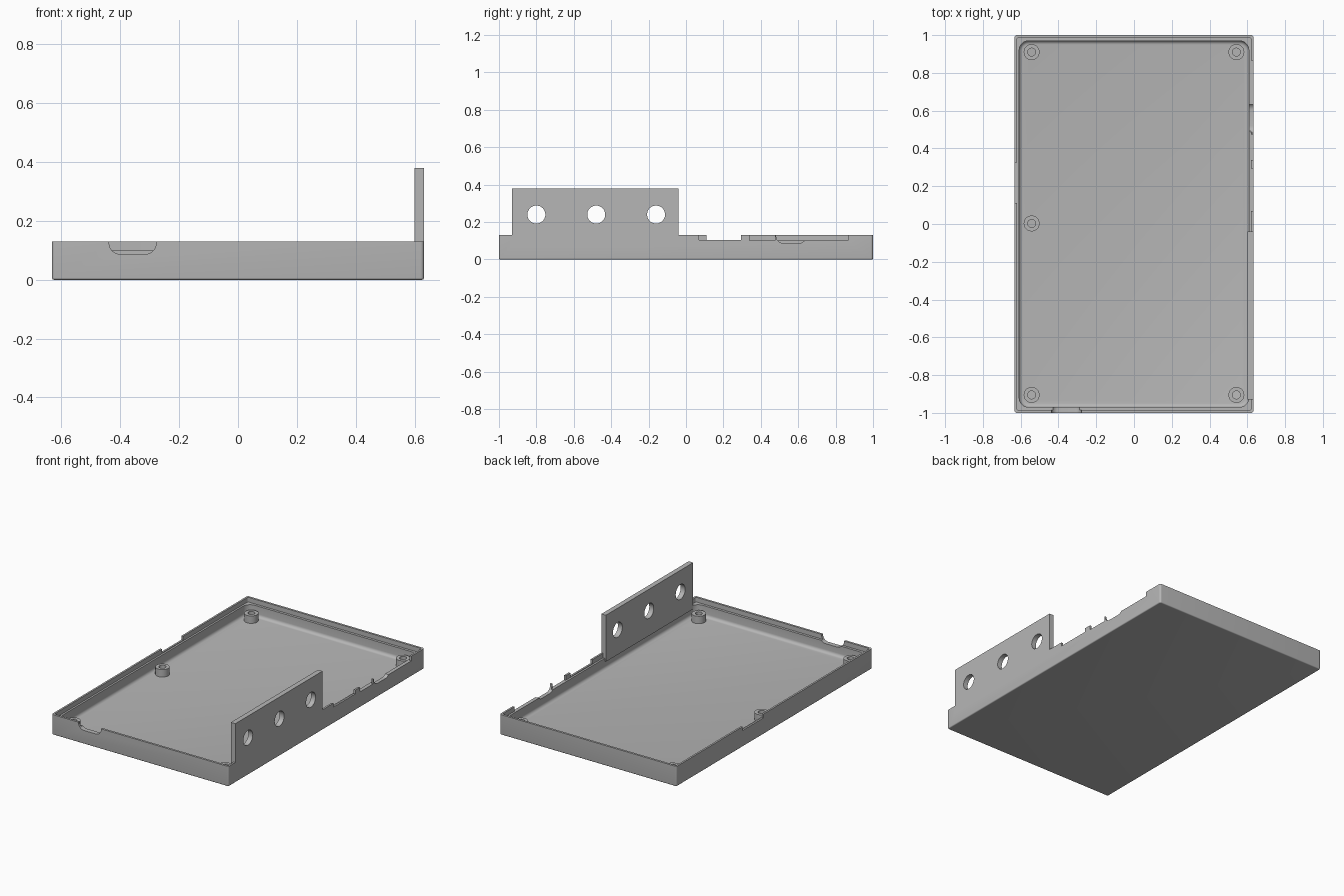
import bpy, bmesh, math
from mathutils import Matrix

cube = bpy.data.objects.get("Cube")
if cube:
    bpy.data.objects.remove(cube, do_unlink=True)

HALF_X, HALF_Y, RIM = 0.632, 1.0, 0.13
FLOOR, LEDGE = 0.03, 0.10

grey = bpy.data.materials.new("mid grey")
grey.use_nodes = True
colour = (0.47, 0.47, 0.47, 1)
grey.diffuse_color = colour
grey.node_tree.nodes["Principled BSDF"].inputs["Base Color"].default_value = colour


def finish(bm, name):
    bmesh.ops.recalc_face_normals(bm, faces=bm.faces)
    mesh = bpy.data.meshes.new(name)
    bm.to_mesh(mesh)
    bm.free()
    mesh.materials.append(grey)
    obj = bpy.data.objects.new(name, mesh)
    bpy.context.collection.objects.link(obj)
    return obj


def block(name, x0, x1, y0, y1, z0, z1, corner=0, bottom=0):
    """Box with optional rounded upright corners and rounded bottom edge."""
    bm = bmesh.new()
    bmesh.ops.create_cube(bm, size=1)
    for v in bm.verts:
        v.co.x = x1 if v.co.x > 0 else x0
        v.co.y = y1 if v.co.y > 0 else y0
        v.co.z = z1 if v.co.z > 0 else z0
    if corner:
        edges = [e for e in bm.edges if abs(e.verts[0].co.z - e.verts[1].co.z) > 0.001]
        bmesh.ops.bevel(bm, geom=edges, offset=corner, segments=6, profile=0.5, affect='EDGES')
    if bottom:
        edges = [e for e in bm.edges if all(abs(v.co.z - z0) < 1e-5 for v in e.verts)]
        bmesh.ops.bevel(bm, geom=edges, offset=bottom, segments=5, profile=0.5, affect='EDGES')
    return finish(bm, name)


def tray_block(name, inset_x, inset_y, z0, z1, corner, bottom=0):
    x, y = HALF_X - inset_x, HALF_Y - inset_y
    return block(name, -x, x, -y, y, z0, z1, corner, bottom)


def rounded_notch(name, centre, turn):
    """Upright cutter with a round-cornered bottom, pushed through a wall."""
    half, low, r = 0.08, 0.087, 0.038
    pts = [(-half, 0.2)]
    for side, start in ((-1, 180), (1, 270)):
        for i in range(9):
            a = math.radians(start + i * 90 / 8)
            pts.append((side * (half - r) + r * math.cos(a), low + r + r * math.sin(a)))
    pts.append((half, 0.2))
    bm = bmesh.new()
    face = bm.faces.new([bm.verts.new((u, -0.06, w)) for u, w in pts])
    new = bmesh.ops.extrude_face_region(bm, geom=[face])["geom"]
    bmesh.ops.translate(bm, vec=(0, 0.12, 0),
                        verts=[g for g in new if isinstance(g, bmesh.types.BMVert)])
    bm.transform(Matrix.Translation(centre) @ Matrix.Rotation(turn, 4, 'Z'))
    return finish(bm, name)


def combine(obj, other, operation):
    other.hide_render = True
    mod = obj.modifiers.new("combine", 'BOOLEAN')
    mod.operation, mod.solver, mod.object = operation, 'EXACT', other
    bpy.ops.object.select_all(action='DESELECT')
    bpy.context.view_layer.objects.active = obj
    obj.select_set(True)
    bpy.ops.object.modifier_apply(modifier=mod.name)
    bpy.data.objects.remove(other, do_unlink=True)


def smooth(obj):
    bpy.ops.object.select_all(action='DESELECT')
    bpy.context.view_layer.objects.active = obj
    obj.select_set(True)
    bpy.ops.object.shade_smooth_by_angle(angle=math.radians(30))


# Shallow tray with a stepped rim
tray = tray_block("tray", 0, 0, 0, RIM, 0.012, 0.007)
combine(tray, tray_block("cavity", 0.024, 0.03, FLOOR, 0.3, 0.05, 0.02), 'DIFFERENCE')
combine(tray, tray_block("rim_step", 0.012, 0.014, LEDGE, 0.3, 0.01), 'DIFFERENCE')

# Square notches in the side walls: side, from y, to y, bottom z
for side, y0, y1, z in ((1, 0.07, 0.295, 0.105), (1, 0.34, 0.475, 0.1),
                        (1, 0.6, 0.865, 0.1), (-1, 0.11, 0.325, 0.105)):
    x = side * HALF_X
    combine(tray, block("notch", x - 0.06, x + 0.06, y0, y1, z, 0.2), 'DIFFERENCE')

# Round-cornered notches in the front and left walls
combine(tray, rounded_notch("front_notch", (-0.358, -HALF_Y, 0), 0), 'DIFFERENCE')
combine(tray, rounded_notch("side_notch", (HALF_X, 0.562, 0), math.pi / 2), 'DIFFERENCE')

# Tall plate with three round holes
plate = block("plate", 0.6, HALF_X, -0.93, -0.04, 0.08, 0.38)
for y in (-0.8, -0.48, -0.16):
    bm = bmesh.new()
    bmesh.ops.create_cone(bm, cap_ends=True, segments=48, radius1=0.048, radius2=0.048, depth=0.2)
    bm.transform(Matrix.Translation((HALF_X, y, 0.24)) @ Matrix.Rotation(math.pi / 2, 4, 'Y'))
    combine(plate, finish(bm, "hole"), 'DIFFERENCE')
combine(tray, plate, 'UNION')
smooth(tray)

# Hollow screw posts
posts = {"back_right_post": (-0.542, 0.91), "back_left_post": (0.542, 0.91),
         "middle_right_post": (-0.542, 0.003),
         "front_right_post": (-0.542, -0.905), "front_left_post": (0.542, -0.905)}
for name, (x, y) in posts.items():
    bm = bmesh.new()
    section = [(0.021, FLOOR - 0.01), (0.042, FLOOR - 0.01), (0.042, 0.078), (0.021, 0.078)]
    verts = [bm.verts.new((r, 0, z)) for r, z in section]
    edges = [bm.edges.new((verts[i], verts[(i + 1) % 4])) for i in range(4)]
    bmesh.ops.spin(bm, geom=verts + edges, cent=(0, 0, 0), axis=(0, 0, 1),
                   angle=math.tau, steps=32, use_duplicate=False)
    bmesh.ops.remove_doubles(bm, verts=bm.verts, dist=1e-5)
    post = finish(bm, name)
    post.location = (x, y, 0)
    smooth(post)
